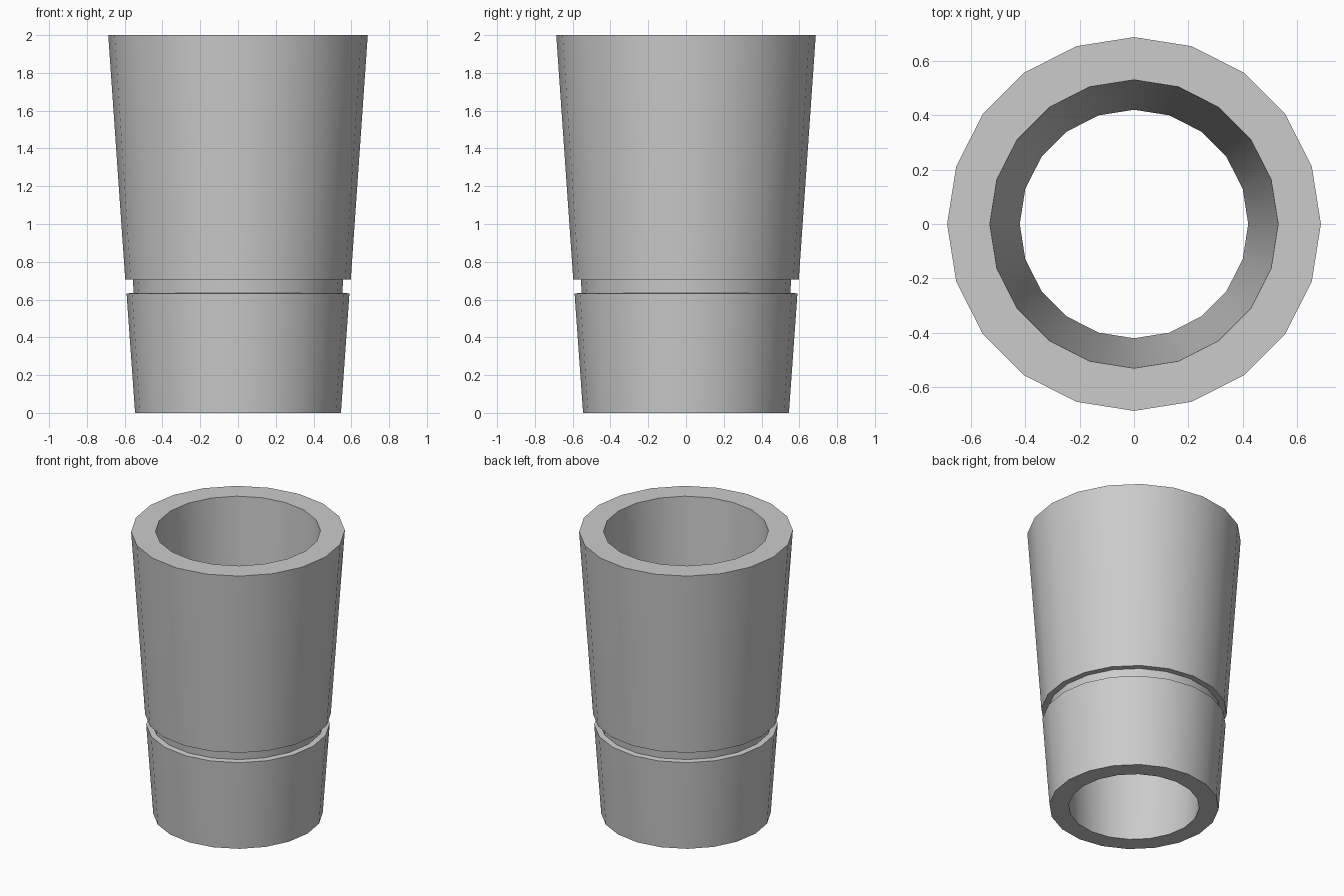
import bpy, bmesh
from math import cos, sin, pi

if "Cube" in bpy.data.objects:
    bpy.data.objects.remove(bpy.data.objects["Cube"])

SIDES = 20
# closed wall cross-section (radius, height): tapered sleeve with one groove
PROFILE = [(0.42, 0), (0.545, 0), (0.59, 0.632), (0.552, 0.636),
           (0.557, 0.705), (0.597, 0.705), (0.687, 2), (0.53, 2)]

# tapered sleeve, revolved from the cross-section
bm = bmesh.new()
rings = [[bm.verts.new((r * cos(2 * pi * i / SIDES), r * sin(2 * pi * i / SIDES), z))
          for i in range(SIDES)] for r, z in PROFILE]
for k, a in enumerate(rings):
    b = rings[(k + 1) % len(rings)]
    for i in range(SIDES):
        j = (i + 1) % SIDES
        bm.faces.new((a[i], a[j], b[j], b[i]))
bmesh.ops.recalc_face_normals(bm, faces=bm.faces)

mesh = bpy.data.meshes.new("tapered_sleeve")
bm.to_mesh(mesh)
bm.free()
sleeve = bpy.data.objects.new("tapered_sleeve", mesh)
bpy.context.collection.objects.link(sleeve)

# smooth walls, crisp rims and groove
bpy.context.view_layer.objects.active = sleeve
sleeve.select_set(True)
bpy.ops.object.shade_smooth_by_angle(angle=pi / 6)
